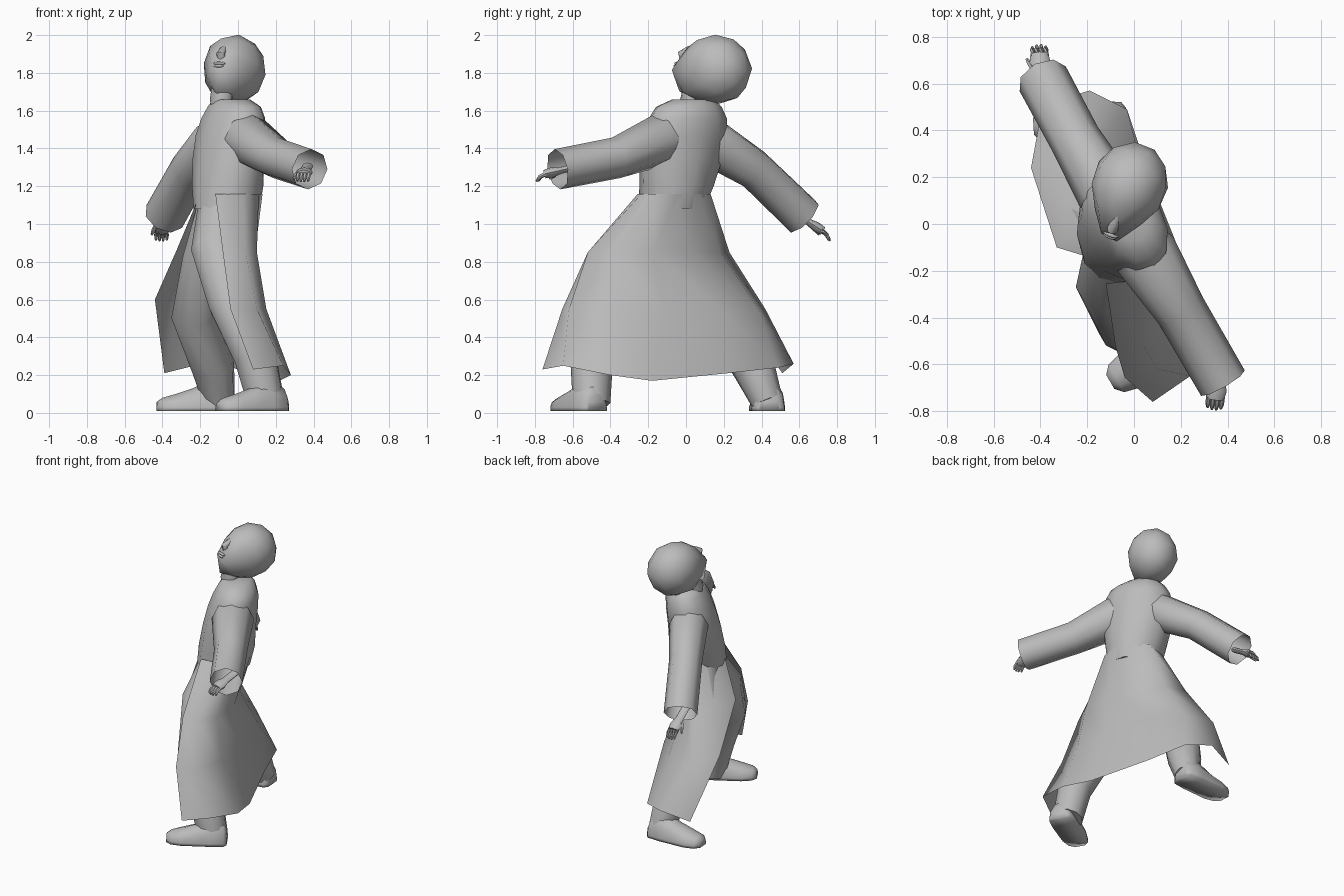
import bpy, bmesh, math
from mathutils import Vector, Matrix

if "Cube" in bpy.data.objects:
    bpy.data.objects.remove(bpy.data.objects["Cube"], do_unlink=True)

grey = bpy.data.materials.new("plain_grey")
grey.use_nodes = True
grey.diffuse_color = (0.5, 0.5, 0.5, 1)
grey.node_tree.nodes["Principled BSDF"].inputs["Base Color"].default_value = (0.5, 0.5, 0.5, 1)

LEFT = Vector((0.5, -0.866, 0))      # the body's own left
FRONT = Vector((-0.866, -0.5, 0))    # the way the chest faces
UP = Vector((0, 0, 1))


def finish(name, bm, angle=50):
    """Turn a bmesh into a smooth shaded object."""
    bmesh.ops.recalc_face_normals(bm, faces=bm.faces)
    mesh = bpy.data.meshes.new(name)
    bm.to_mesh(mesh)
    bm.free()
    mesh.materials.append(grey)
    obj = bpy.data.objects.new(name, mesh)
    bpy.context.collection.objects.link(obj)
    bpy.ops.object.select_all(action='DESELECT')
    obj.select_set(True)
    bpy.context.view_layer.objects.active = obj
    bpy.ops.object.shade_smooth_by_angle(angle=math.radians(angle))


def loft(name, rings, closed=True, caps=(True, True), angle=50):
    """Skin a row of cross-sections."""
    bm = bmesh.new()
    rows = [[bm.verts.new(p) for p in ring] for ring in rings]
    count = len(rows[0])
    for low, high in zip(rows, rows[1:]):
        for i in range(count if closed else count - 1):
            j = (i + 1) % count
            bm.faces.new((low[i], low[j], high[j], high[i]))
    if caps[0]:
        bm.faces.new(rows[0])
    if caps[1]:
        bm.faces.new(rows[-1])
    finish(name, bm, angle)


def oval(centre, side, other, sides):
    turns = [2 * math.pi * i / sides for i in range(sides)]
    return [Vector(centre) + side * math.cos(t) + other * math.sin(t) for t in turns]


def tube(name, stations, sides=8, caps=(True, True), flat=1.0):
    """Limb through (x, y, z, radius) stations; flat squashes it vertically."""
    points = [Vector(s[:3]) for s in stations]
    rings = []
    for i, (p, s) in enumerate(zip(points, stations)):
        along = points[min(i + 1, len(points) - 1)] - points[max(i - 1, 0)]
        along.normalize()
        guide = FRONT if abs(along.z) > 0.75 else UP
        side = along.cross(guide).normalized()
        rings.append(oval(p, side * s[3], side.cross(along) * s[3] * flat, sides))
    loft(name, rings, caps=caps)


# Coat body: height, centre x, centre y, half width, half depth
torso = [(1.08, -.06, -.08, .175, .175), (1.2, -.055, -.05, .2, .185),
         (1.35, -.05, -.025, .235, .175), (1.47, -.04, .0, .24, .165),
         (1.56, -.025, .01, .225, .15), (1.62, -.02, .015, .19, .125),
         (1.66, -.035, .04, .12, .09)]
loft("coat_body", [oval((x, y, z), LEFT * a, FRONT * b, 12) for z, x, y, a, b in torso])

# Coat skirt: open at the front, from the left edge round the back to the right edge
skirt = [
    [(-.12, -.255, 1.16), (.03, -.235, 1.16), (.11, -.17, 1.16), (.13, -.05, 1.16),
     (.08, .06, 1.16), (-.02, .13, 1.16), (-.16, .09, 1.16), (-.2, -.14, 1.16)],
    [(-.08, -.52, .85), (.04, -.52, .85), (.1, -.38, .85), (.09, -.17, .85),
     (.0, .02, .85), (-.12, .18, .85), (-.25, .23, .85), (-.33, -.1, .85)],
    [(-.04, -.655, .55), (.1, -.62, .55), (.15, -.4, .55), (.13, -.13, .55),
     (.05, .18, .55), (-.12, .38, .55), (-.33, .42, .55), (-.44, .24, .6)],
    [(.08, -.76, .23), (.24, -.65, .25), (.28, -.4, .2), (.22, -.18, .17),
     (.06, .22, .21), (-.03, .49, .24), (-.19, .57, .26), (-.39, .51, .21)],
]
loft("coat_skirt", skirt, closed=False, caps=(False, False), angle=100)

# Sleeves with open cuffs, starting deep inside the coat body
tube("left_sleeve", [(-.05, .02, 1.47, .08), (.05, -.13, 1.45, .14), (.2, -.37, 1.35, .11),
                     (.38, -.68, 1.29, .108)], 8, (True, False))
tube("right_sleeve", [(-.05, .02, 1.47, .08), (-.12, .14, 1.43, .13), (-.25, .36, 1.29, .11),
                      (-.39, .62, 1.04, .112)], 8, (True, False))


def hand(name, wrist, direction, thumb_side):
    """Wrist, palm, four fingers and a thumb."""
    w, d = Vector(wrist), Vector(direction).normalized()
    across = d.cross(UP).normalized()
    steps = [(-.12, .03), (-.02, .03), (.03, .045), (.07, .038)]
    tube(name + "_palm", [(*(w + d * t), r) for t, r in steps], 8, flat=0.6)
    for k in range(4):
        base = w + d * .06 + across * (k - 1.5) * .019
        bend = base + d * .035 - UP * .008
        tip = base + d * (.06 - .008 * abs(k - 1.5)) - UP * .028
        tube(f"{name}_finger_{k}", [(*base, .012), (*bend, .011), (*tip, .006)], 6)
    root = w + across * thumb_side * .03
    end = root + d * .05 + across * thumb_side * .025 - UP * .03
    tube(name + "_thumb", [(*root, .014), (*(root.lerp(end, .6)), .012), (*end, .006)], 6)


hand("left_hand", (.355, -.68, 1.28), (-.1, -.85, -.2), 1)
hand("right_hand", (-.4, .665, 1.0), (-.05, .8, -.5), -1)

# Trouser legs
tube("left_leg", [(-.08, -.08, 1.1, .13), (-.11, -.25, .86, .14), (-.04, -.43, .58, .12),
                  (.09, -.5, .3, .115), (.15, -.5, .05, .1)], 10)
tube("right_leg", [(-.1, -.03, 1.08, .12), (-.18, .04, .82, .115), (-.23, .2, .52, .125),
                   (-.13, .36, .24, .115), (-.1, .43, .06, .085)], 10)


def shoe(name, heel, direction, wide):
    """Flat soled shoe made from upright slices between heel and toe."""
    h, d = Vector(heel), Vector(direction).normalized()
    across = d.cross(UP)
    slices = [(-.11, .6, .06), (-.09, .9, .11), (0, 1, .15), (.1, 1, .1),
              (.19, 1, .07), (.26, .8, .05), (.29, .4, .03)]
    rings = []
    for t, w, top in slices:
        ring = oval(h + d * t, across * w * wide, UP * top, 12)[:7]
        soles = [Vector((p.x, p.y, .01)) for p in (ring[6], ring[0])]
        rings.append(ring + soles)
    loft(name, rings, angle=100)


shoe("left_shoe", (.15, -.53, .03), (-.87, -.5, 0), .085)
shoe("right_shoe", (-.14, .435, .03), (-1, -.06, 0), .09)

# Neck
tube("neck", [(-.07, .05, 1.58, .07), (-.09, .03, 1.66, .06), (-.07, .06, 1.77, .065)], 10)

# Head: a ball with a narrowed face and a pulled out jaw, tilted back and turned
pose = (Matrix.Translation((-.02, .165, 1.82)) @ Matrix.Rotation(math.radians(-21), 4, 'Z')
        @ Matrix.Rotation(math.radians(-31), 4, 'X'))
jaw = Vector((0, -.68, -.73))
bm = bmesh.new()
bmesh.ops.create_icosphere(bm, subdivisions=2, radius=1)
for v in bm.verts:
    p = v.co.copy()
    pull = 1 + .45 * max(0, p.dot(jaw)) ** 4
    narrow = 1 - .25 * max(0, -p.y) * max(0, .4 - p.z)
    v.co = pose @ Vector((p.x * .166 * narrow, p.y * .19 * pull, p.z * .183 * pull))
finish("head", bm)


def face_bump(name, place, size):
    """Small rounded facial feature in the head's own frame."""
    lump = bmesh.new()
    bmesh.ops.create_icosphere(lump, subdivisions=2, radius=1)
    for v in lump.verts:
        v.co = pose @ (Vector(place) + Vector(c * s for c, s in zip(v.co, size)))
    finish(name, lump)


bridge = [pose @ Vector((0, y, z)) for y, z in ((-.17, .04), (-.195, .0), (-.213, -.035), (-.19, -.055))]
tube("nose", [(*p, r) for p, r in zip(bridge, (.012, .018, .024, .02))], 8)
face_bump("upper_lip", (0, -.207, -.09), (.036, .013, .009))
face_bump("lower_lip", (0, -.207, -.106), (.03, .013, .009))
